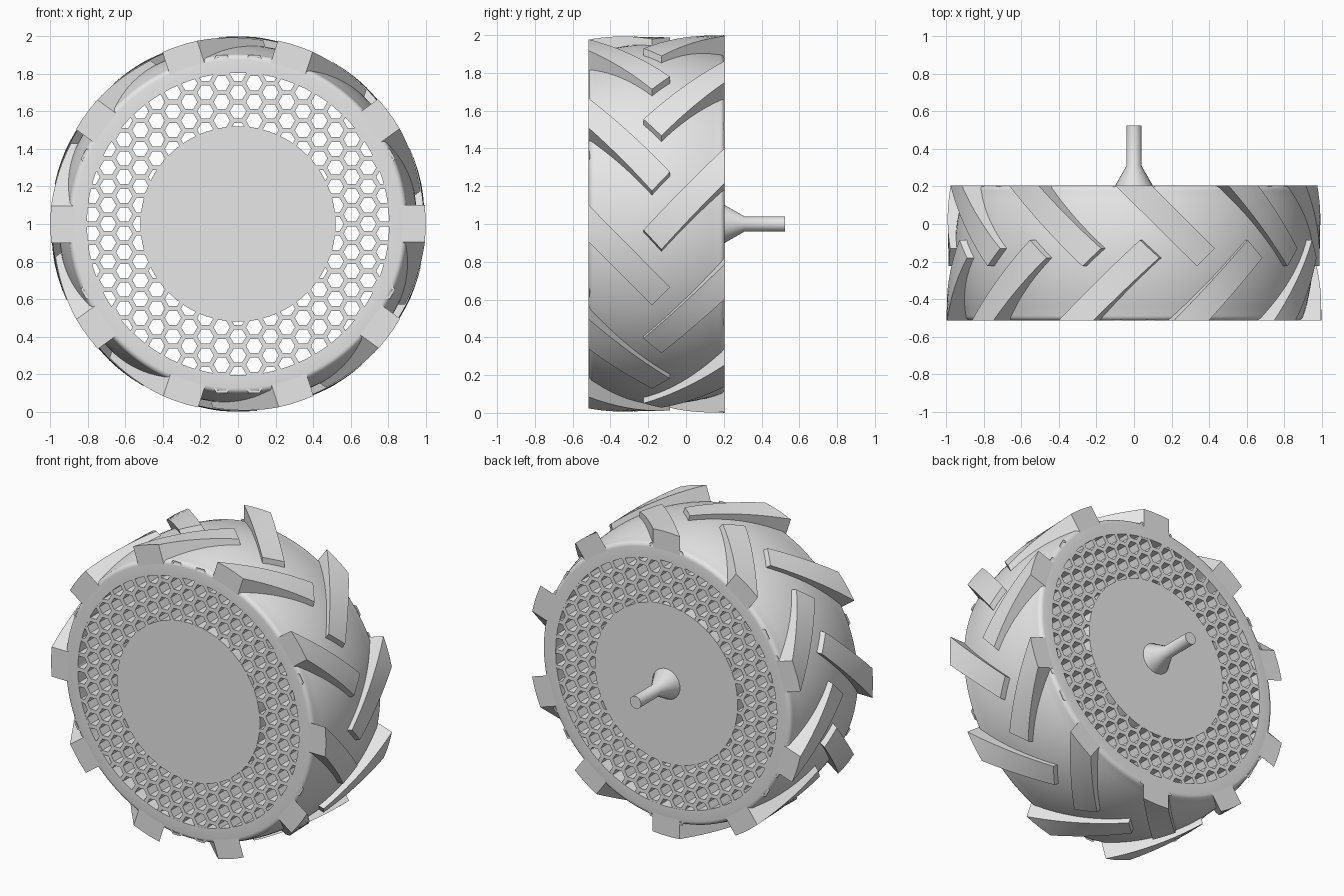
import bpy, bmesh
from math import sin, cos, pi, sqrt, radians
from mathutils import Matrix, Vector

FRONT, BACK = -0.515, 0.205      # wheel faces
MID = (FRONT + BACK) / 2
HALF = (BACK - FRONT) / 2
CENTRE = Vector((0, 0, 1))       # wheel axis runs along y through here

cube = bpy.data.objects.get("Cube")
if cube:
    bpy.data.objects.remove(cube, do_unlink=True)

grey = bpy.data.materials.new("light grey")
grey.use_nodes = True
grey.diffuse_color = (0.8, 0.8, 0.8, 1)
grey.node_tree.nodes["Principled BSDF"].inputs["Base Color"].default_value = (0.8, 0.8, 0.8, 1)


def finish(bm, name):
    """Turn a wheel-centred bmesh into a shaded object."""
    bmesh.ops.remove_doubles(bm, verts=bm.verts, dist=0.0001)
    bmesh.ops.recalc_face_normals(bm, faces=bm.faces)
    bmesh.ops.translate(bm, verts=bm.verts, vec=CENTRE)
    mesh = bpy.data.meshes.new(name)
    bm.to_mesh(mesh)
    bm.free()
    mesh.materials.append(grey)
    obj = bpy.data.objects.new(name, mesh)
    bpy.context.collection.objects.link(obj)
    bpy.ops.object.select_all(action='DESELECT')
    obj.select_set(True)
    bpy.context.view_layer.objects.active = obj
    bpy.ops.object.shade_smooth_by_angle(angle=radians(30))
    return obj


def lathe(name, profile, steps):
    """Spin a list of (radius, y) points around the wheel axis."""
    bm = bmesh.new()
    verts = [bm.verts.new((r, y, 0)) for r, y in profile]
    edges = [bm.edges.new(pair) for pair in zip(verts, verts[1:])]
    bmesh.ops.spin(bm, geom=verts + edges, cent=(0, 0, 0), axis=(0, 1, 0),
                   angle=2 * pi, steps=steps)
    return finish(bm, name)


# Tyre: hollow barrel with rounded shoulders
BORE, SHOULDER, CROWN, FILLET = 0.805, 0.905, 0.955, 0.03
side = []
for i in range(6):
    a = i / 5 * pi / 2
    side.append((SHOULDER - FILLET + FILLET * sin(a), HALF - FILLET + FILLET * cos(a)))
for i in range(1, 9):
    t = 1 - i / 8
    side.append((CROWN - (CROWN - SHOULDER) * t * t, (HALF - FILLET) * t))
half = [(BORE, HALF)] + side
whole = half + [(r, -y) for r, y in reversed(half[:-1])] + [half[0]]
lathe("tyre", [(r, MID + y) for r, y in whole], 128)

# Hub disc and axle stub
lathe("hub_disc", [(0, FRONT), (0.52, FRONT), (0.52, BACK), (0, BACK)], 96)
lathe("axle", [(0, BACK - 0.02), (0.1, BACK - 0.02), (0.1, BACK), (0.04, 0.31),
               (0.04, 0.525), (0, 0.525)], 32)

# Honeycomb web: open hexagonal tubes sharing their walls
PITCH, HOLE = 0.1, 0.075
bm = bmesh.new()


def hexagon(cx, cz, flat, y):
    r = flat / sqrt(3)
    return [bm.verts.new((cx + r * cos(k * pi / 3), y, cz + r * sin(k * pi / 3)))
            for k in range(6)]


for col in range(-11, 12):
    for row in range(-10, 11):
        x = col * PITCH * sqrt(3) / 2
        z = (row + 0.5 * (col % 2)) * PITCH
        if not 0.44 < sqrt(x * x + z * z) < 0.865:
            continue
        y0, y1 = FRONT + 0.001, BACK - 0.001
        loops = [hexagon(x, z, PITCH, y0), hexagon(x, z, HOLE, y0),
                 hexagon(x, z, HOLE, y1), hexagon(x, z, PITCH, y1)]
        for a, b in zip(loops, loops[1:]):
            for k in range(6):
                n = (k + 1) % 6
                bm.faces.new((a[k], a[n], b[n], b[k]))
finish(bm, "honeycomb_web")


# Tread lugs: diagonal bars with curved tops, ten on each half
def add_lug(bm, turn, mirrored):
    outer = [Vector((-0.1, BACK)), Vector((0.095, BACK))]
    inner = [Vector((0.335, -0.225)), Vector((0.43, -0.13))]
    along, across = 10, 3
    grid = {}
    for i in range(along + 1):
        u = i / along
        left, right = (outer[s].lerp(inner[s], u) for s in (0, 1))
        for j in range(across + 1):
            p = left.lerp(right, j / across)
            y = 2 * MID - p.y if mirrored else p.y
            for level, radius in enumerate((0.875, 1 - 0.012 * u)):
                z = sqrt(radius * radius - p.x * p.x)
                grid[i, j, level] = bm.verts.new(turn @ Vector((p.x, y, z)))
    for i in range(along):
        for j in range(across):
            for k in (0, 1):
                bm.faces.new([grid[i + a, j + b, k]
                              for a, b in ((0, 0), (1, 0), (1, 1), (0, 1))])
        for j in (0, across):
            bm.faces.new([grid[i + a, j, k] for a, k in ((0, 0), (1, 0), (1, 1), (0, 1))])
    for j in range(across):
        for i in (0, along):
            bm.faces.new([grid[i, j + b, k] for b, k in ((0, 0), (1, 0), (1, 1), (0, 1))])


LUGS = 10
for name, mirrored in (("back_tread", False), ("front_tread", True)):
    bm = bmesh.new()
    for n in range(LUGS):
        angle = (n + 0.5 * mirrored) * 2 * pi / LUGS
        add_lug(bm, Matrix.Rotation(angle, 3, 'Y'), mirrored)
    finish(bm, name)
